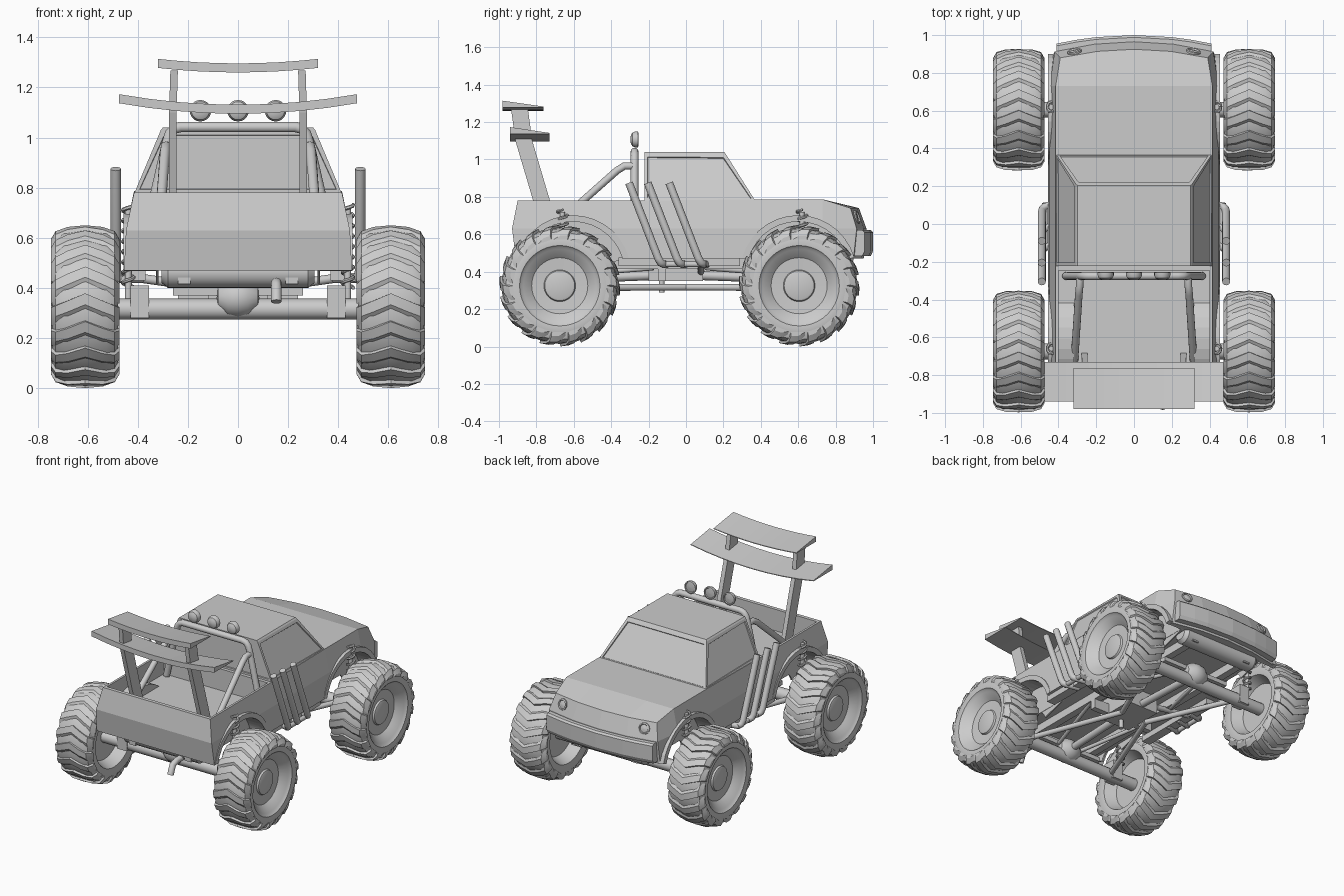
import bpy, bmesh, math
from mathutils import Vector

if "Cube" in bpy.data.objects:
    bpy.data.objects.remove(bpy.data.objects["Cube"])

AXLES = (-0.675, 0.605)
WZ = 0.325
ARCH_Z = 0.39


def finish(name, bm, smooth=False):
    bmesh.ops.remove_doubles(bm, verts=bm.verts, dist=1e-5)
    bmesh.ops.recalc_face_normals(bm, faces=bm.faces)
    me = bpy.data.meshes.new(name)
    bm.to_mesh(me)
    bm.free()
    ob = bpy.data.objects.new(name, me)
    bpy.context.collection.objects.link(ob)
    if smooth:
        select(ob)
        bpy.ops.object.shade_smooth_by_angle(angle=math.radians(30))
    return ob


def select(ob):
    bpy.ops.object.select_all(action='DESELECT')
    ob.select_set(True)
    bpy.context.view_layer.objects.active = ob


def loft_into(bm, rings, caps=True):
    vs = [[bm.verts.new(p) for p in r] for r in rings]
    for a, b in zip(vs, vs[1:]):
        for i in range(len(a)):
            j = (i + 1) % len(a)
            bm.faces.new((a[i], a[j], b[j], b[i]))
    if caps:
        bm.faces.new(vs[0])
        bm.faces.new(vs[-1][::-1])


def loft(name, rings, caps=True):
    bm = bmesh.new()
    loft_into(bm, rings, caps)
    return finish(name, bm)


def box(name, x0, x1, y0, y1, z0, z1):
    return loft(name, [[(x0, y0, z), (x1, y0, z), (x1, y1, z), (x0, y1, z)] for z in (z0, z1)])


def circle_rings(profile, c, n):
    # profile of (radius, x) spun about the x axis
    return [[(c[0] + x, c[1] + r * math.cos(2 * math.pi * i / n), c[2] + r * math.sin(2 * math.pi * i / n))
             for i in range(n)] for r, x in profile]


def spin(name, profile, c, n=24):
    bm = bmesh.new()
    loft_into(bm, circle_rings(profile, c, n))
    return finish(name, bm, True)


def tube(name, pts, r, res=4):
    cu = bpy.data.curves.new(name, 'CURVE')
    cu.dimensions = '3D'
    cu.bevel_depth = r
    cu.bevel_resolution = res
    cu.use_fill_caps = True
    sp = cu.splines.new('POLY')
    sp.points.add(len(pts) - 1)
    for p, q in zip(sp.points, pts):
        p.co = (*q, 1)
    ob = bpy.data.objects.new(name, cu)
    bpy.context.collection.objects.link(ob)
    select(ob)
    bpy.ops.object.convert(target='MESH')
    ob = bpy.context.view_layer.objects.active
    bpy.ops.object.shade_smooth_by_angle(angle=math.radians(50))
    return ob


def cut(ob, cutter):
    m = ob.modifiers.new('cut', 'BOOLEAN')
    m.operation, m.object, m.solver = 'DIFFERENCE', cutter, 'EXACT'
    select(ob)
    bpy.ops.object.modifier_apply(modifier=m.name)
    bpy.data.objects.remove(cutter)


# wheels: spun tyre and rim plus chevron lugs
def wheel(name, s, yc):
    c = (s * 0.61, yc, WZ)
    prof = [(0.001, -.05), (.17, -.05), (.205, -.125), (.25, -.132), (.288, -.118), (.305, -.085), (.311, 0),
            (.305, .085), (.288, .118), (.25, .132), (.215, .13), (.205, .118), (.195, .113), (.15, .07),
            (.085, .066), (.08, .078), (.07, .082), (.001, .082)]
    bm = bmesh.new()
    loft_into(bm, circle_rings([(r, s * x) for r, x in prof], c, 40))
    lug = [(-.137, .272, .25), (-.118, .305, .28), (-.07, .320, .29), (0, .325, .29),
           (.07, .320, .29), (.118, .305, .28), (.137, .272, .25)]
    for k in range(18):
        rings = []
        for x, ro, ri in lug:
            a = math.radians(20 * k + 10) + 1.3 * abs(x)
            sec = [(ri, 0), (ro, .01), (ro - .003, .15), (ri, .30)]
            rings.append([(c[0] + x, yc + r * math.cos(a + d), WZ + r * math.sin(a + d)) for r, d in sec])
        loft_into(bm, rings)
    finish(name, bm, True)


# lower body: stations along y, creased at mid height
def station(yb, ym, yt, zt, w=1.0, squash=False):
    zb, zm, xb, xm, xt = 0.47, 0.63, .455 * w, .447 * w, .415 * w
    if squash:
        zb, zt, yb, yt, xb, xt = zm, zm, ym, ym, xm, xm
    half = [(xb, yb, zb), (xm, ym, zm), (xt, yt, zt), (xt / 2, yt, zt)]
    ring = half + [(0, yt, zt)] + [(-x, y, z) for x, y, z in half[::-1]]
    ring += [(-xb / 2, yb, zb), (0, yb, zb), (xb / 2, yb, zb)]
    return [(x, y - (.05 * (x / .41) ** 2 if y > .85 else 0), z) for x, y, z in ring]


rear, nose = (-.91, -.93, -.90, .78), (.95, .965, .925, .74, .94)
body = loft('body', [station(*rear, squash=True), station(*rear), station(-.22, -.22, -.22, .78),
                     station(.37, .37, .37, .787), station(.73, .73, .73, .787),
                     station(*nose), station(*nose, squash=True)], caps=False)
cut(body, box('bed_cutter', -.40, .40, -.875, -.245, .63, .9))
ARCHES = (-.605, .60)
for yc in ARCHES:
    for s in (-1, 1):
        cut(body, spin('arch_cutter', [(.28, -.11), (.28, .11)], (s * .44, yc, ARCH_Z), 32))


# wheel housings and arch lips
def arch(name, r0, r1, x0, x1, yc):
    rings = []
    for i in range(15):
        a = math.radians(16 + i * 148 / 14)
        rings.append([(x, yc + r * math.cos(a), ARCH_Z + r * math.sin(a))
                      for x, r in ((x0, r0), (x1, r0), (x1, r1), (x0, r1))])
    loft(name, rings)


for yc in ARCHES:
    for s in (-1, 1):
        arch('wheel_housing', .28, .305, s * .325, s * .425, yc)
        arch('housing_side', .10, .305, s * .318, s * .328, yc)
        arch('arch_lip', .278, .312, s * .42, s * .456, yc)

# axles, suspension and wheels
for yc in AXLES:
    d = 1 if yc < 0 else -1
    for s in (-1, 1):
        wheel('wheel', s, yc)
        # coil spring over a damper
        tube('coil_spring', [(s * .438 + .022 * math.cos(t * .7), yc + .015 + .027 * math.sin(t * .7), .40 + t * .0046)
                             for t in range(73)], .008, 1)
        tube('damper', [(s * .438, yc + .015, .31), (s * .438, yc + .015, .72)], .014)
        box('axle_bracket', s * .355, s * .43, yc - .045, yc + .045, .28, .41)
        # links to the chassis centre
        tube('lower_link', [(s * .36, yc, .315), (s * .10, 0, .317)], .018)
        tube('upper_link', [(s * .08, yc, .38), (s * .22, yc + d * .5, .42)], .013)
    tube('axle', [(-.56, yc, .315), (.56, yc, .315)], .042)
    spin('differential', [(.001, -.085), (.045, -.08), (.075, -.04), (.08, 0), (.075, .04), (.045, .08), (.001, .085)],
         (0, yc, .36), 20)
    box('axle_truss', -.26, .26, yc - .02, yc + .02, .37, .40)
    tube('drive_shaft', [(0, yc, .36), (0, -.05, .385)], .025)

# cab with inset windows
cab_rings = [[(-w, -.222, z), (w, -.222, z), (w, yf, z), (-w, yf, z)]
             for w, yf, z in ((.413, .37, .78), (.308, .212, 1.03), (.30, .205, 1.04))]
bm = bmesh.new()
loft_into(bm, cab_rings)
bmesh.ops.recalc_face_normals(bm, faces=bm.faces)
panes = [f for f in bm.faces if abs(f.normal.z) < .85 and f.calc_area() > .05]
bmesh.ops.inset_individual(bm, faces=panes, thickness=.024, depth=0)
bmesh.ops.inset_individual(bm, faces=panes, thickness=.003, depth=-.007)
finish('cab', bm)

# front bumper and headlights
rings = []
for x in (-.41, -.3, -.2, 0, .2, .3, .41):
    y = 1.0 - .045 * (x / .41) ** 2
    rings.append([(x, y - .08, .485), (x, y - .012, .485), (x, y, .51), (x, y, .61), (x, y - .012, .622), (x, y - .08, .622)])
loft('bumper', rings)
for s in (-1, 1):
    lamp = spin('headlight', [(.001, -.02), (.038, -.02), (.038, .008), (.030, .012), (.026, .004), (.001, .010)],
                (0, 0, 0), 16)
    lamp.rotation_euler = Vector((1, 0, 0)).rotation_difference(Vector((s * .2, .94, .3))).to_euler()
    lamp.location = (s * .315, .910, .692)

# roll bar, braces and roof lamps
R = [(.36, .64), (.285, .97), (.272, 1.015), (.255, 1.035), (.23, 1.042)]
tube('roll_bar', [(-x, -.275, z) for x, z in R] + [(x, -.275, z) for x, z in R[::-1]], .021)
for s in (-1, 1):
    tube('roll_brace', [(s * .285, -.275, .965), (s * .288, -.33, .965), (s * .292, -.37, .94), (s * .315, -.72, .63)], .02)
for x in (-.15, 0, .15):
    lamp = spin('roof_lamp', [(.001, -.022), (.022, -.02), (.036, -.012), (.043, .004), (.043, .018), (.036, .02),
                              (.033, .014), (.001, .018)], (0, 0, 0), 20)
    lamp.rotation_euler.z = math.pi / 2
    lamp.location = (x, -.275, 1.107)


# double rear wing on leaning posts
def wing(name, w, y0, y1, z, rise):
    rings = []
    for i in range(9):
        x = w * (i / 4 - 1)
        b = z + rise * (x / w) ** 2
        rings.append([(x, y0, b), (x, y0, b + .036), (x, y1, b + .005), (x, y1, b)])
    loft(name, rings)


wing('lower_wing', .475, -.94, -.73, 1.095, .042)
wing('upper_wing', .32, -.98, -.762, 1.26, .018)
for s in (-1, 1):
    loft('wing_post', [[(s * (x - .015), y, z), (s * (x + .015), y, z), (s * (x + .015), y + .09, z), (s * (x - .015), y + .09, z)]
                       for x, y, z in ((.262, -.77, .62), (.26, -.912, 1.10), (.255, -.935, 1.268))])
    # side exhaust stacks, rocker and chassis rail
    for y in (-.305, -.205, -.09):
        tube('exhaust_stack', [(s * .488, y, .875), (s * .488, y + .155, .475), (s * .484, y + .168, .45),
                               (s * .47, y + .185, .44), (s * .38, y + .20, .44)], .021)
    tube('exhaust_collector', [(s * .47, -.14, .44), (s * .47, .11, .44)], .016)
    tube('exhaust_feed', [(s * .40, .08, .44), (s * .12, .08, .40)], .018)
    box('rocker', s * .37, s * .435, -.36, .29, .43, .475)
    box('chassis_rail', s * .19, s * .24, -.86, .88, .415, .475)

# drivetrain, tanks and tailpipe
box('transfer_case', -.12, .12, -.20, .09, .35, .47)
box('skid_crossmember', -.24, .24, -.15, -.11, .35, .42)
tube('case_plug', [(0, -.13, .29), (0, -.13, .36)], .015)
cap = [(.001, -.305), (.045, -.305), (.065, -.28), (.065, .28), (.045, .305), (.001, .305)]
spin('rear_tank', cap, (0, -.80, .465))
spin('front_tank', cap, (0, .83, .465))
tube('tailpipe', [(.153, -.80, .42), (.153, -.90, .42), (.153, -.94, .405), (.153, -.965, .345)], .021)
